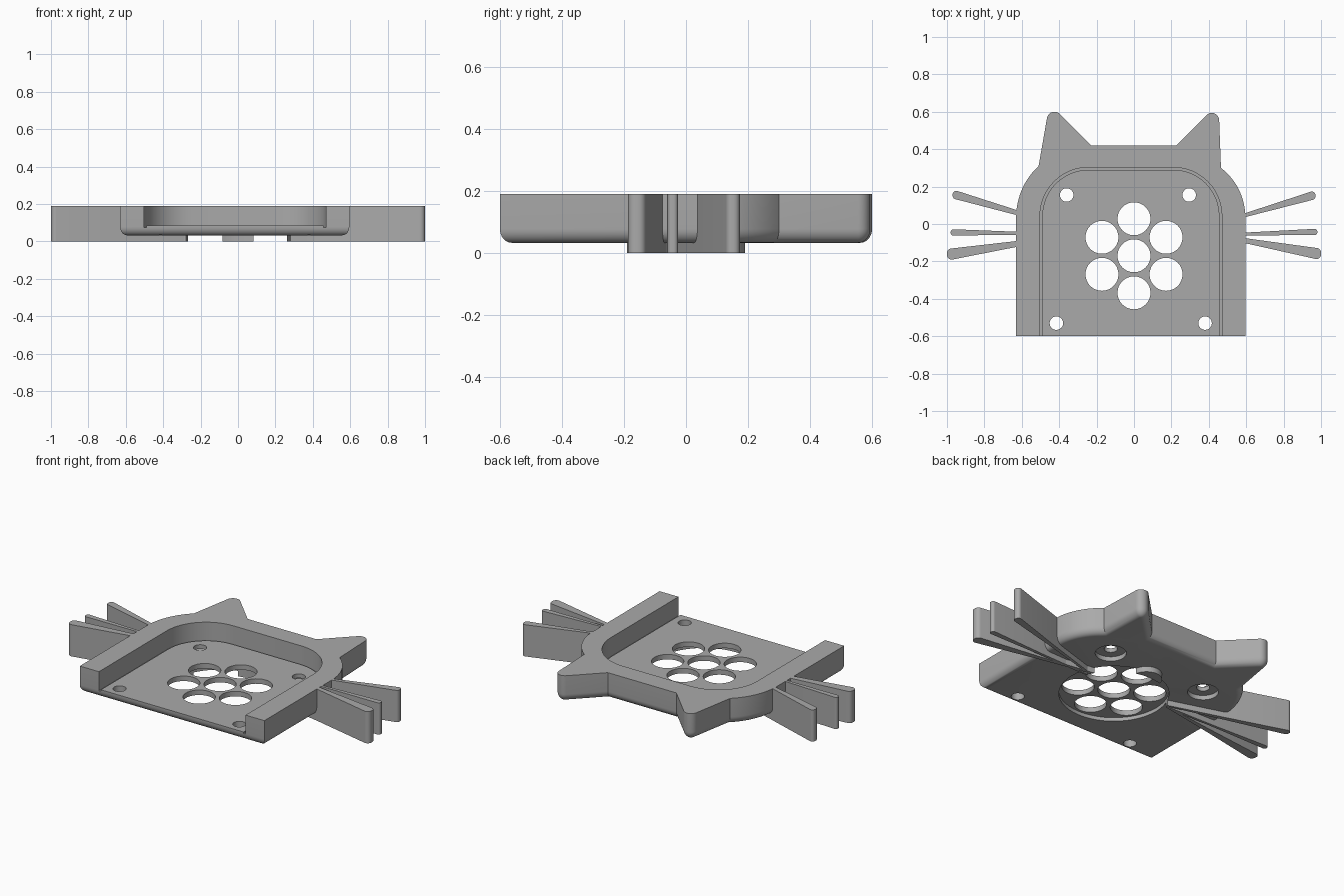
import bpy, math
from mathutils import Vector

if "Cube" in bpy.data.objects:
    bpy.data.objects.remove(bpy.data.objects["Cube"], do_unlink=True)

TOP, FLOOR, BASE = 0.19, 0.085, 0.033
FAN = Vector((0, -0.17))

grey = bpy.data.materials.new("plain grey")
grey.use_nodes = True
grey.diffuse_color = (0.4, 0.4, 0.4, 1)
grey.node_tree.nodes["Principled BSDF"].inputs["Base Color"].default_value = (0.4, 0.4, 0.4, 1)


def rounded(corners, steps=12):
    """Outline from (x, y, radius) corners, each replaced by a tangent arc."""
    pts, n = [], len(corners)
    for i, (x, y, r) in enumerate(corners):
        p = Vector((x, y))
        if r == 0:
            pts.append(p)
            continue
        a = (Vector(corners[i - 1][:2]) - p).normalized()
        b = (Vector(corners[(i + 1) % n][:2]) - p).normalized()
        half = a.angle(b) / 2
        c = p + (a + b).normalized() * r / math.sin(half)
        reach = r / math.tan(half)
        u, v = p + a * reach - c, p + b * reach - c
        sweep = u.angle_signed(v)
        start = math.atan2(u.y, u.x)
        for k in range(steps + 1):
            t = start - sweep * k / steps
            pts.append(c + Vector((math.cos(t), math.sin(t))) * r)
    return pts


def circle(x, y, r, steps=48):
    return [Vector((x + r * math.cos(math.tau * k / steps),
                    y + r * math.sin(math.tau * k / steps))) for k in range(steps)]


def inset(pts, d):
    """Move a counter-clockwise outline inwards by d with mitred corners."""
    out = []
    for i, p in enumerate(pts):
        e = (p - pts[i - 1]).normalized()
        f = (pts[(i + 1) % len(pts)] - p).normalized()
        n1, n2 = Vector((-e.y, e.x)), Vector((-f.y, f.x))
        out.append(p + (n1 + n2) * d / (1 + n1.dot(n2)))
    return out


def loft(name, pts, layers):
    """Solid through copies of an outline, given as (inset, z) from bottom to top."""
    n = len(pts)
    verts = [(q.x, q.y, z) for d, z in layers for q in inset(pts, d)]
    faces = [tuple(reversed(range(n))), tuple(range(len(verts) - n, len(verts)))]
    for k in range(len(layers) - 1):
        for i in range(n):
            j = (i + 1) % n
            faces.append((k * n + i, k * n + j, k * n + n + j, k * n + n + i))
    mesh = bpy.data.meshes.new(name)
    mesh.from_pydata(verts, [], faces)
    mesh.materials.append(grey)
    ob = bpy.data.objects.new(name, mesh)
    bpy.context.collection.objects.link(ob)
    return ob


def cut(ob, cutters):
    bpy.context.view_layer.objects.active = ob
    for c in cutters:
        m = ob.modifiers.new("cut", "BOOLEAN")
        m.operation, m.solver, m.object = "DIFFERENCE", "EXACT", c
        bpy.ops.object.modifier_apply(modifier=m.name)


def drill(x, y, r, z0, z1):
    return loft("drill_cutter", circle(x, y, r), [(0, z0), (0, z1)])


# Head-shaped tray with two ears and a rounded lower edge
outline = rounded([
    (-0.63, -0.6, 0), (0.595, -0.6, 0), (0.595, 0.196, 0.33), (0.465, 0.30, 0),
    (0.452, 0.647, 0.04), (0.225, 0.42, 0), (-0.23, 0.42, 0),
    (-0.452, 0.643, 0.04), (-0.51, 0.31, 0), (-0.63, 0.196, 0.37)])
edge = []
for k in range(9):
    t = math.pi / 2 * k / 8
    edge.append((0.038 * (1 - math.sin(t)), BASE + 0.045 * (1 - math.cos(t))))
tray = loft("tray", outline, edge + [(0, TOP)])

# Arched pocket, open to the front, with a fine groove around its floor
arch = rounded([(-0.503, -0.8, 0), (0.47, -0.8, 0), (0.47, 0.303, 0.26), (-0.503, 0.303, 0.26)])
pocket = loft("pocket_cutter", arch, [(0.013, FLOOR), (0.013, 0.076), (0, 0.076), (0, 0.3)])

# Round recess beneath the vent, vent holes and screw holes
recess = drill(FAN.x, FAN.y, 0.30, -0.1, 0.055)
holes = [drill(FAN.x, FAN.y, 0.088, -0.1, 0.3)]
for k in range(6):
    t = math.radians(90 + 60 * k)
    holes.append(drill(FAN.x + 0.198 * math.cos(t), FAN.y + 0.198 * math.sin(t), 0.088, -0.1, 0.3))
for x, y in [(-0.36, 0.155), (0.295, 0.155)]:
    holes.append(drill(x, y, 0.036, -0.1, 0.3))
    holes.append(drill(x, y, 0.085, -0.1, 0.06))
for x in (-0.415, 0.38):
    holes.append(drill(x, -0.53, 0.036, -0.1, 0.3))
cut(tray, [pocket, recess] + holes)
parts = [tray]

# Whiskers: side, tip x, tip y, tip half width, root y, root half width
for name, side, tx, ty, tw, ry, rw in [
        ("upper", 1, 0.94, 0.148, 0.024, 0.052, 0.011),
        ("middle", 1, 0.95, -0.043, 0.017, -0.053, 0.008),
        ("lower", 1, 0.97, -0.157, 0.031, -0.092, 0.014),
        ("upper", -1, 0.94, 0.152, 0.024, 0.056, 0.013),
        ("middle", -1, 0.95, -0.045, 0.017, -0.05, 0.008),
        ("lower", -1, 0.97, -0.16, 0.031, -0.104, 0.015)]:
    root = 0.61
    inner = 0.262
    slope = (ty - ry) / (tx - root)
    iy, iw = ry - slope * (root - inner), 0.006
    end = tx + 0.03
    ey = ty + slope * 0.03
    corners = [(inner, iy - iw, 0), (root, ry - rw, 0), (end, ey - tw, tw * 0.8),
               (end, ey + tw, tw * 0.8), (root, ry + rw, 0), (inner, iy + iw, 0)]
    if side < 0:
        corners = [(-x, y, r) for x, y, r in reversed(corners)]
    w = loft(("left_" if side > 0 else "right_") + name + "_whisker",
             rounded(corners, 6), [(0, 0), (0, TOP)])
    cut(w, [pocket, recess])
    parts.append(w)

# Nose pad under the floor, trimmed by the recess
nose = loft("nose_pad", circle(0, 0.105, 0.085), [(0, 0), (0, 0.05)])
cut(nose, [recess])
parts.append(nose)

for c in [pocket, recess] + holes:
    bpy.data.objects.remove(c, do_unlink=True)

bpy.ops.object.select_all(action="DESELECT")
for ob in parts:
    ob.select_set(True)
bpy.context.view_layer.objects.active = tray
bpy.ops.object.shade_smooth_by_angle(angle=math.radians(30))
